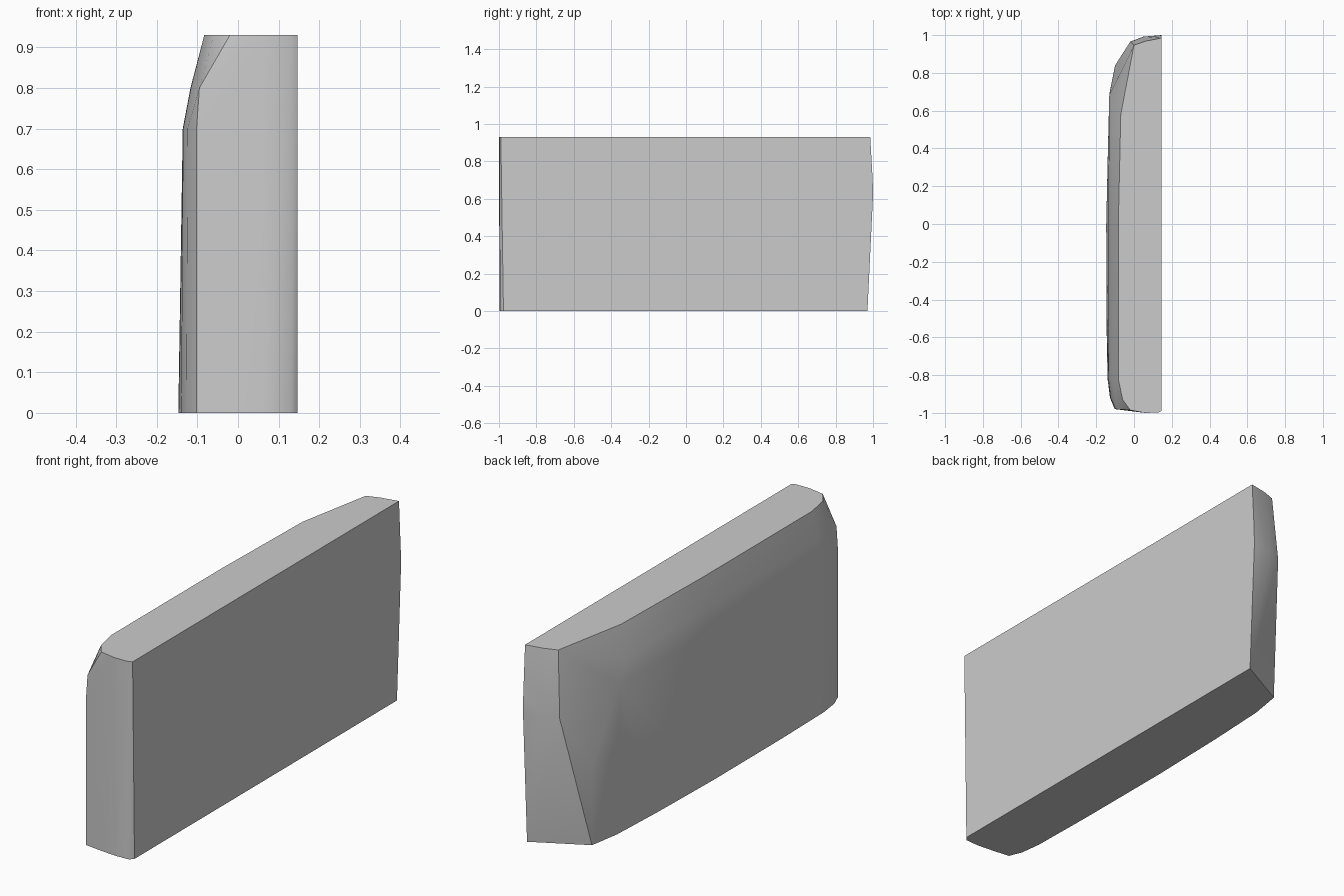
import bpy, bmesh

# Horizontal outlines (x, y) of the rounded side at each height.
# The flat side at x = 0.146 closes every outline.
sections = {
    0.0: [(0.146, 0.97), (-0.1, 0.84), (-0.125, 0.69), (-0.138, 0.4), (-0.147, 0),
          (-0.146, -0.5), (-0.14, -0.82), (-0.127, -0.92), (-0.102, -0.98),
          (-0.02, -0.99), (0.06, -0.997), (0.13, -0.994), (0.146, -0.976)],
    0.37: [(0.146, 0.985), (-0.1, 0.84), (-0.13, 0.69)],
    0.62: [(0.146, 1.0), (0.05, 0.992), (-0.02, 0.965)],
    0.70: [(0.146, 0.998), (-0.131, 0.68), (-0.136, 0), (-0.135, -0.82),
           (-0.124, -0.92), (-0.102, -0.98)],
    0.80: [(-0.112, 0.62), (-0.117, 0), (-0.116, -0.82), (-0.095, -0.98)],
    0.93: [(0.146, 0.985), (0.06, 0.968), (0.0, 0.947), (-0.07, 0.58), (-0.083, 0),
           (-0.083, -0.82), (-0.06, -0.93), (-0.02, -0.985),
           (0.06, -1.0), (0.13, -0.998), (0.146, -0.99)],
}

# Faceted shell wrapped around the outlines
bm = bmesh.new()
for z, outline in sections.items():
    for x, y in outline:
        bm.verts.new((x, y, z))
result = bmesh.ops.convex_hull(bm, input=bm.verts[:])
loose = [v for v in bm.verts if not v.link_faces]
bmesh.ops.delete(bm, geom=loose, context='VERTS')
bmesh.ops.dissolve_limit(bm, angle_limit=0.002, verts=bm.verts[:], edges=bm.edges[:])
bmesh.ops.recalc_face_normals(bm, faces=bm.faces[:])

mesh = bpy.data.meshes.new("rounded_slab")
bm.to_mesh(mesh)
bm.free()
slab = bpy.data.objects.new("rounded_slab", mesh)
bpy.context.collection.objects.link(slab)

# Soft shading across shallow facets, crisp main edges
bpy.context.view_layer.objects.active = slab
slab.select_set(True)
bpy.ops.object.shade_smooth_by_angle(angle=0.45)
